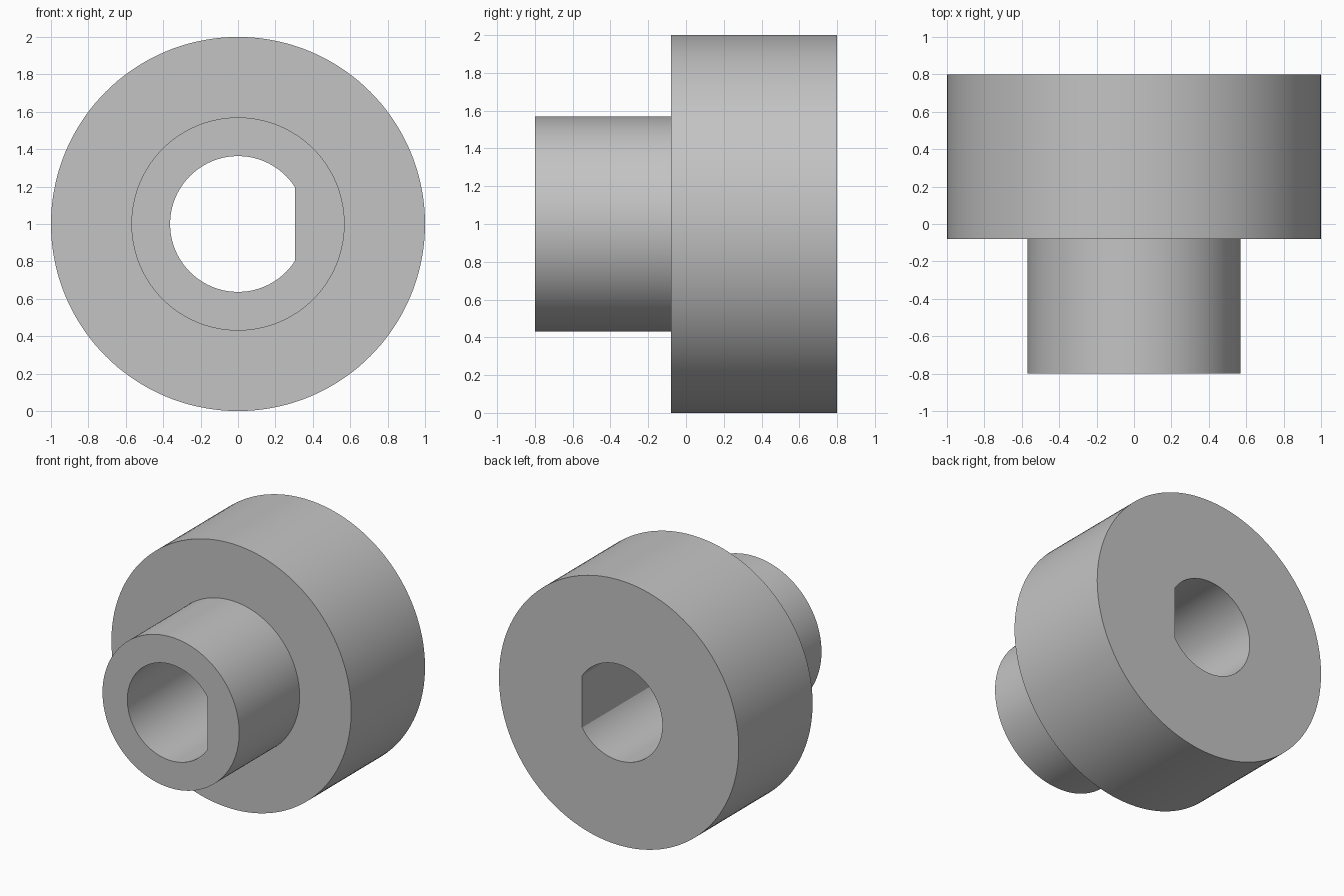
import bpy
import bmesh
from math import cos, sin, tau

SEGMENTS = 144
AXIS_Z = 1.0
BORE_RADIUS = 0.363
FLAT_X = 0.306

cube = bpy.data.objects.get("Cube")
if cube:
    bpy.data.objects.remove(cube, do_unlink=True)

# Plain grey metal
grey = bpy.data.materials.new("plain grey")
grey.use_nodes = True
colour = (0.55, 0.55, 0.55, 1)
grey.diffuse_color = colour
grey.node_tree.nodes["Principled BSDF"].inputs["Base Color"].default_value = colour


def ring(bm, y, radius, flat=None):
    """Circle of vertices around the y axis, optionally cut by a flat on +x."""
    verts = []
    for i in range(SEGMENTS):
        a = tau * i / SEGMENTS
        r = radius
        if flat and cos(a) * radius > flat:
            r = flat / cos(a)
        verts.append(bm.verts.new((r * cos(a), y, AXIS_Z + r * sin(a))))
    return verts


bm = bmesh.new()
# Bore, hub and flange as one closed loop of rings
rings = [
    ring(bm, -0.8, BORE_RADIUS, FLAT_X),
    ring(bm, -0.8, 0.57),
    ring(bm, -0.08, 0.57),
    ring(bm, -0.08, 1.0),
    ring(bm, 0.8, 1.0),
    ring(bm, 0.8, BORE_RADIUS, FLAT_X),
]
for a, b in zip(rings, rings[1:] + rings[:1]):
    for i in range(SEGMENTS):
        j = (i + 1) % SEGMENTS
        bm.faces.new((a[i], a[j], b[j], b[i]))
bmesh.ops.recalc_face_normals(bm, faces=bm.faces)

mesh = bpy.data.meshes.new("flanged_bushing")
bm.to_mesh(mesh)
bm.free()
mesh.materials.append(grey)
bushing = bpy.data.objects.new("flanged_bushing", mesh)
bpy.context.collection.objects.link(bushing)

# Smooth walls with crisp rims
bpy.ops.object.select_all(action="DESELECT")
bushing.select_set(True)
bpy.context.view_layer.objects.active = bushing
bpy.ops.object.shade_smooth_by_angle(angle=0.35)
